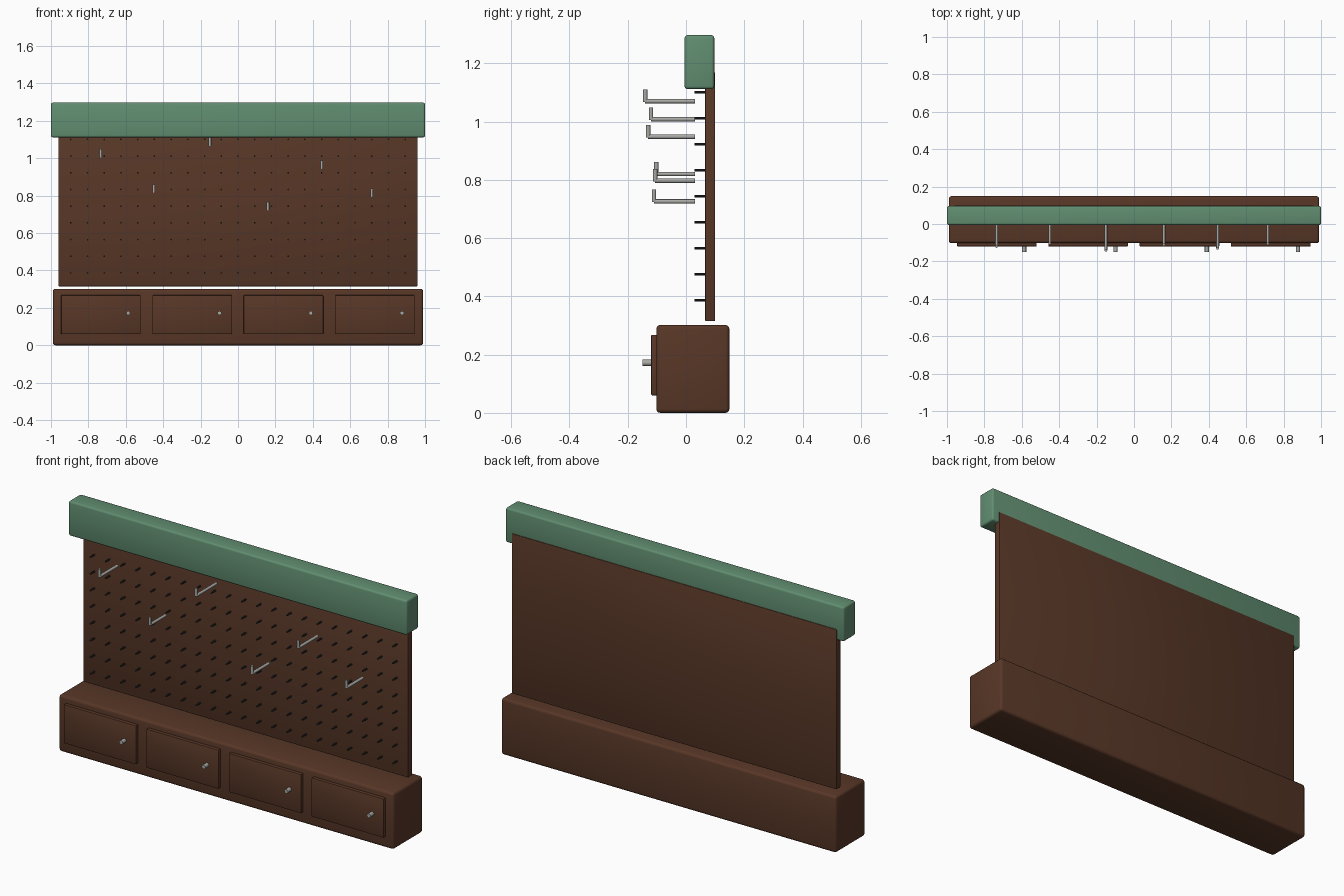
import bpy, bmesh, math
from mathutils import Matrix, Vector

cube = bpy.data.objects.get("Cube")
if cube:
    bpy.data.objects.remove(cube, do_unlink=True)


def material(name, rgb):
    m = bpy.data.materials.new(name)
    m.use_nodes = True
    col = (*rgb, 1.0)
    m.diffuse_color = col
    m.node_tree.nodes["Principled BSDF"].inputs["Base Color"].default_value = col
    return m


BROWN = material("dark brown wood", (0.097, 0.038, 0.020))
GREEN = material("sage green", (0.12, 0.27, 0.165))
METAL = material("grey metal", (0.40, 0.40, 0.38))
DARK = material("dark peg", (0.02, 0.025, 0.025))


def finish(bm, name, mat):
    mesh = bpy.data.meshes.new(name)
    bm.to_mesh(mesh)
    bm.free()
    mesh.materials.append(mat)
    ob = bpy.data.objects.new(name, mesh)
    bpy.context.collection.objects.link(ob)
    bpy.ops.object.select_all(action='DESELECT')
    ob.select_set(True)
    bpy.context.view_layer.objects.active = ob
    bpy.ops.object.shade_smooth_by_angle(angle=math.radians(35))
    return ob


def box(name, x, y, z, mat, bevel, segments=3):
    """Rounded box from (min, max) ranges on each axis."""
    bm = bmesh.new()
    ranges = (x, y, z)
    centre = Vector([(a + b) / 2 for a, b in ranges])
    size = Vector([b - a for a, b in ranges])
    bmesh.ops.create_cube(bm, size=1, matrix=Matrix.Translation(centre) @ Matrix.Diagonal((*size, 1)))
    bmesh.ops.bevel(bm, geom=bm.edges[:], offset=bevel, segments=segments,
                    profile=0.5, affect='EDGES')
    return finish(bm, name, mat)


def rod(bm, start, end, radius, sides=12):
    """Capped cylinder between two points."""
    a, b = Vector(start), Vector(end)
    turn = (b - a).to_track_quat('Z', 'Y').to_matrix().to_4x4()
    bmesh.ops.create_cone(bm, cap_ends=True, segments=sides, radius1=radius, radius2=radius,
                          depth=(b - a).length, matrix=Matrix.Translation((a + b) / 2) @ turn)


# Cabinet, back board and top sign
box("cabinet", (-0.99, 0.99), (-0.102, 0.149), (0, 0.302), BROWN, 0.014)
box("peg_board", (-0.96, 0.96), (0.065, 0.1), (0.315, 1.17), BROWN, 0.004, 2)
box("top_sign", (-1, 1), (-0.005, 0.097), (1.112, 1.297), GREEN, 0.01)

# Drawers, each with a knob near its +x end
for i in range(4):
    cx = -0.733 + i * 0.488
    box(f"drawer_{i + 1}", (cx - 0.213, cx + 0.213), (-0.12, -0.095),
        (0.06, 0.268), BROWN, 0.004, 2)
    bm = bmesh.new()
    rod(bm, (cx + 0.146, -0.11, 0.172), (cx + 0.146, -0.15, 0.172), 0.011)
    finish(bm, f"drawer_knob_{i + 1}", METAL)

# Grid of small pegs on the board
bm = bmesh.new()
for col in range(-10, 11):
    for row in range(9):
        x, z = col * 0.0894, 0.387 + row * 0.0892
        rod(bm, (x, 0.07, z), (x, 0.03, z), 0.0045, 8)
finish(bm, "board_pegs", DARK)

# Hooks: a straight arm with an upturned tip (x, tip y, arm z)
hooks = [(-0.735, -0.12, 1.008), (-0.45, -0.102, 0.82), (-0.15, -0.14, 1.07),
         (0.16, -0.11, 0.726), (0.447, -0.13, 0.948), (0.715, -0.106, 0.797)]
for i, (x, tip, z) in enumerate(hooks):
    bm = bmesh.new()
    rod(bm, (x, 0.031, z), (x, tip, z), 0.0075)
    rod(bm, (x, tip, z - 0.002), (x, tip, z + 0.041), 0.0075)
    finish(bm, f"hook_{i + 1}", METAL)
